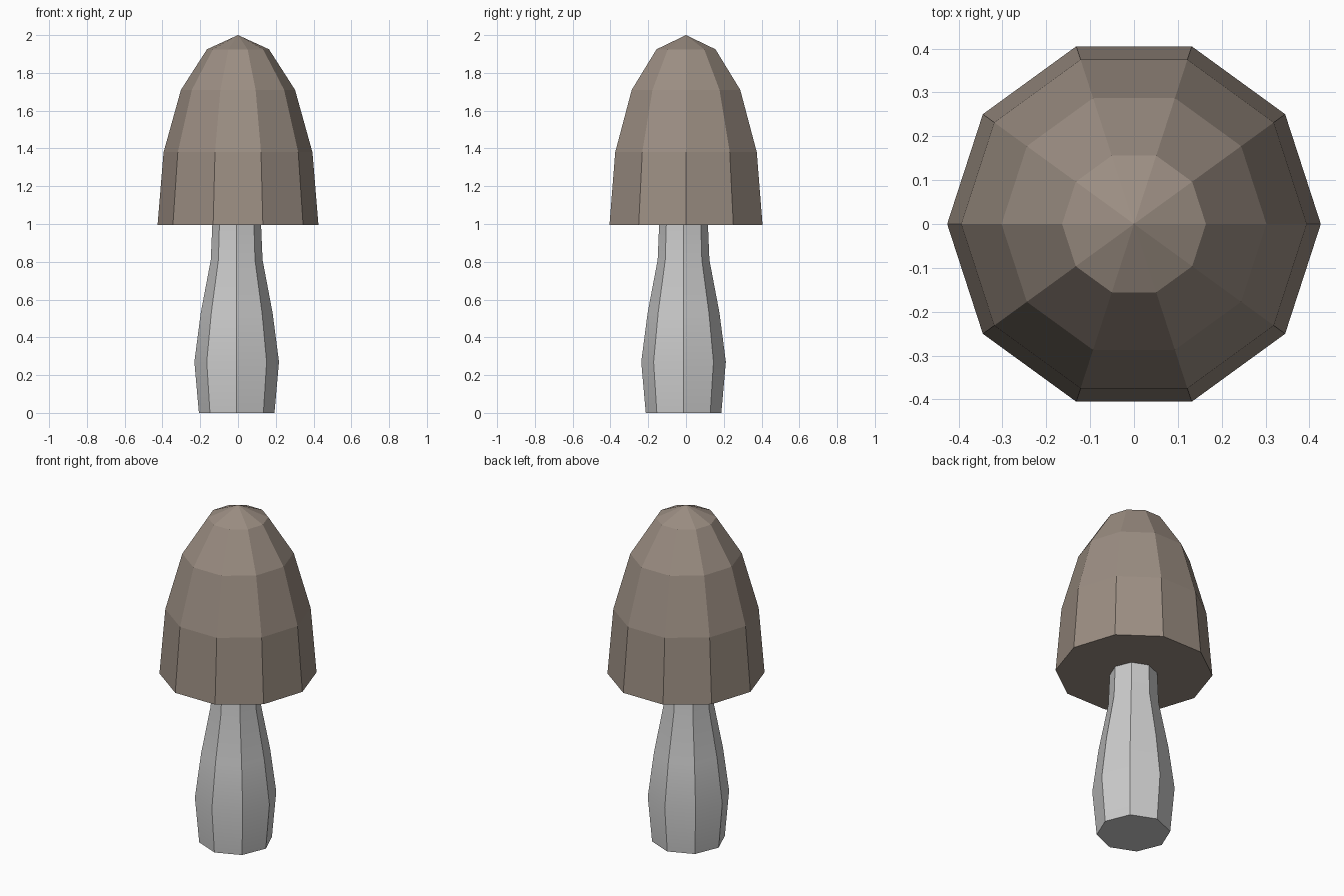
import bpy, bmesh
from math import cos, sin, pi, radians

if "Cube" in bpy.data.objects:
    bpy.data.objects.remove(bpy.data.objects["Cube"])


def lathe(name, rings, sides, center=(0, 0), apex=None):
    """Stack regular polygon rings (radius, z) into a closed solid."""
    bm = bmesh.new()
    loops = []
    for r, z in rings:
        loops.append([bm.verts.new((center[0] + r * cos(2 * pi * i / sides),
                                    center[1] + r * sin(2 * pi * i / sides), z))
                      for i in range(sides)])
    for a, b in zip(loops, loops[1:]):
        for i in range(sides):
            j = (i + 1) % sides
            bm.faces.new((a[i], a[j], b[j], b[i]))
    bm.faces.new(loops[0][::-1])
    if apex is None:
        bm.faces.new(loops[-1])
    else:
        tip = bm.verts.new((0, 0, apex))
        for i in range(sides):
            bm.faces.new((loops[-1][i], loops[-1][(i + 1) % sides], tip))
    mesh = bpy.data.meshes.new(name)
    bm.to_mesh(mesh)
    bm.free()
    obj = bpy.data.objects.new(name, mesh)
    bpy.context.collection.objects.link(obj)
    return obj


# Stem: eight-sided, bulging low down, slightly off centre
stem = lathe("stem", [(0.2, 0), (0.224, 0.27), (0.19, 0.53), (0.137, 0.81), (0.129, 1.0)],
             8, center=(-0.007, -0.013))
bpy.context.view_layer.objects.active = stem
stem.select_set(True)
bpy.ops.object.shade_smooth_by_angle(angle=radians(30))

# Cap: ten-sided faceted dome with a flat underside
cap = lathe("cap", [(0.426, 0.995), (0.394, 1.38), (0.302, 1.71), (0.164, 1.925)],
            10, apex=2.0)
brown = bpy.data.materials.new("cap_brown")
brown.diffuse_color = (0.33, 0.27, 0.225, 1)
brown.use_nodes = True
brown.node_tree.nodes["Principled BSDF"].inputs["Base Color"].default_value = brown.diffuse_color
cap.data.materials.append(brown)
